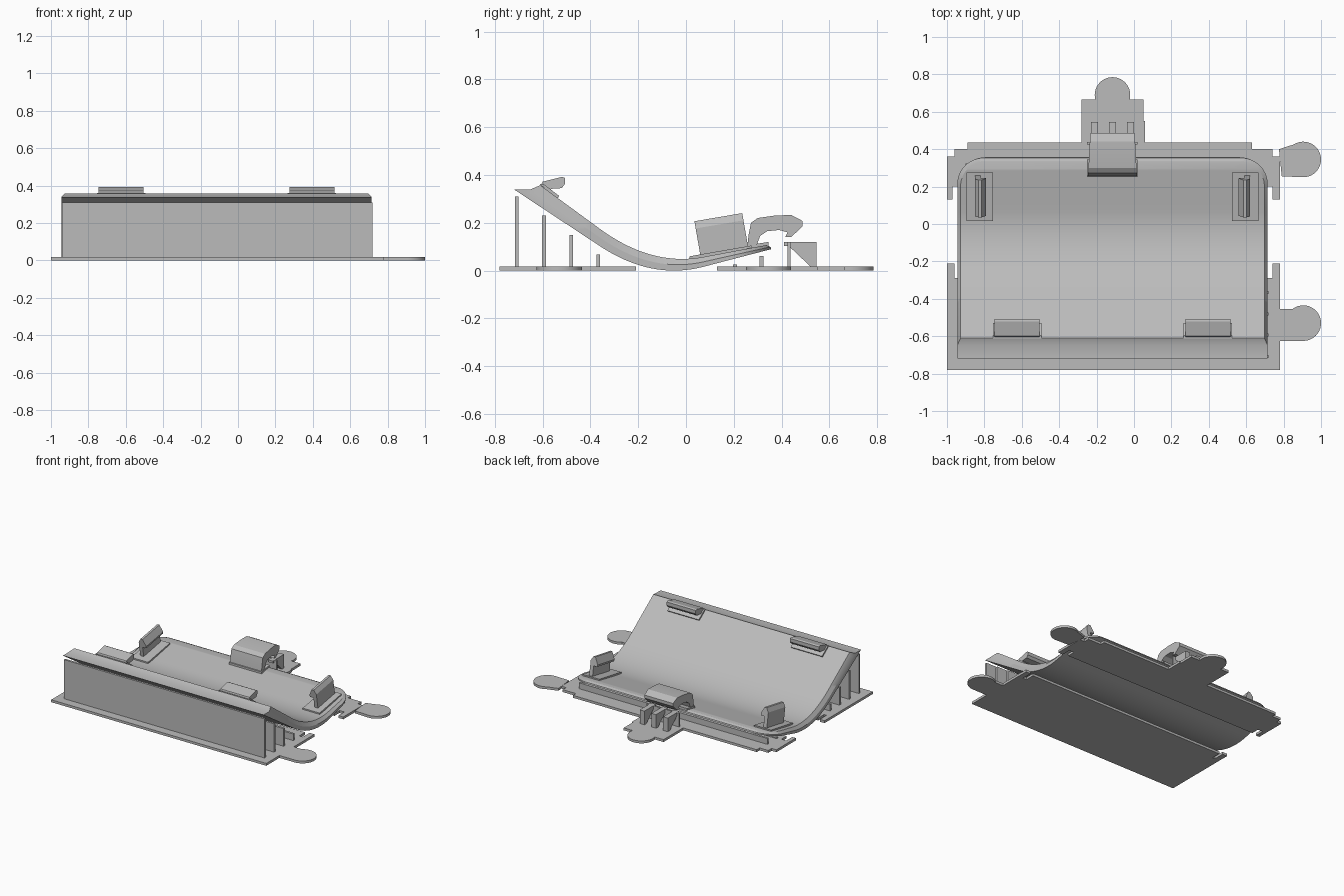
import bpy, bmesh, math

if "Cube" in bpy.data.objects:
    bpy.data.objects.remove(bpy.data.objects["Cube"])

CX = -0.115                      # symmetry plane of the tray
grey = bpy.data.materials.new("plain_grey")
grey.diffuse_color = (0.5, 0.5, 0.5, 1)
grey.use_nodes = True
grey.node_tree.nodes["Principled BSDF"].inputs["Base Color"].default_value = grey.diffuse_color


def finish(bm, name, smooth=None):
    bmesh.ops.remove_doubles(bm, verts=bm.verts, dist=1e-5)
    bmesh.ops.recalc_face_normals(bm, faces=bm.faces)
    me = bpy.data.meshes.new(name)
    bm.to_mesh(me)
    bm.free()
    me.materials.append(grey)
    ob = bpy.data.objects.new(name, me)
    bpy.context.collection.objects.link(ob)
    if smooth:
        bpy.ops.object.select_all(action='DESELECT')
        ob.select_set(True)
        bpy.context.view_layer.objects.active = ob
        bpy.ops.object.shade_smooth_by_angle(angle=math.radians(smooth))
    return ob


def prism(name, pts, axis, a, b, skew=None, smooth=None):
    """Extrude a 2D outline along an axis; skew adjusts each corner."""
    put = {'x': lambda u, v, w: (w, u, v), 'y': lambda u, v, w: (u, w, v),
           'z': lambda u, v, w: (u, v, w)}[axis]
    bm = bmesh.new()
    lo, hi = ([bm.verts.new(put(u, v, w)) for u, v in pts] for w in (a, b))
    bm.faces.new(lo)
    bm.faces.new(hi)
    n = len(pts)
    for i in range(n):
        j = (i + 1) % n
        bm.faces.new((lo[i], lo[j], hi[j], hi[i]))
    if skew:
        for v in bm.verts:
            v.co = skew(v.co.copy())
    return finish(bm, name, smooth)


def box(name, x0, x1, y0, y1, z0, z1, skew=None):
    return prism(name, [(x0, y0), (x1, y0), (x1, y1), (x0, y1)], 'z', z0, z1, skew)


# Tray heights: straight ramp, round valley, gentle rise
def under(y):
    rate, d = 0.66 / 0.31, y + 0.05
    a, b = -0.31, 0.26 / rate
    c = min(max(d, a), b)
    return 0.5 * rate * c * c + rate * c * (d - c)


def thick(y):
    if y < -0.05:
        return 0.05 + 0.04 * (-0.05 - y) / 0.56
    return 0.05 - 0.028 * (y + 0.05) / 0.39


def top(y):
    return under(y) + thick(y)


# Curved tray with chamfered rim and round back corners
def tray():
    layers = [(-0.72, 0.357, 0.83, 0.0), (-0.65, 0.353, 0.83, 0.5), (-0.61, 0.335, 0.812, 1.0)]
    ts = [i / 40 * 0.86 for i in range(40)]
    ts += [0.86 + 0.14 * math.sin(i / 14 * math.pi / 2) for i in range(15)]
    bm = bmesh.new()
    rows = []
    for t in ts:
        left, right = [], []
        for y0, y1, w, f in layers:
            y = y0 + (y1 - y0) * t
            r = 0.14 * (y1 - y0)
            d = max(0, y - (y1 - r))
            hw = w - r + math.sqrt(max(0, r * r - d * d))
            z = under(y) + f * thick(y)
            left.append(bm.verts.new((CX - hw, y, z)))
            right.append(bm.verts.new((CX + hw, y, z)))
        rows.append(left + right[::-1])
    for a, b in zip(rows, rows[1:]):
        for i in range(6):
            j = (i + 1) % 6
            bm.faces.new((a[i], a[j], b[j], b[i]))
    for r in (rows[0], rows[-1]):
        bm.faces.new((r[0], r[1], r[4], r[5]))
        bm.faces.new((r[1], r[2], r[3], r[4]))
    finish(bm, "tray", 30)


tray()

# Ground plates with locating prongs
prism("front_plate", [(-1, -0.78), (0.78, -0.78), (0.78, -0.21), (0.74, -0.21), (0.74, -0.29),
                      (0.71, -0.29), (0.71, -0.22), (-0.94, -0.22), (-0.94, -0.29),
                      (-0.96, -0.29), (-0.96, -0.21), (-1, -0.21)], 'z', 0, 0.018)
prism("back_plate", [(-1, 0.13), (-0.97, 0.13), (-0.97, 0.2), (-0.93, 0.2), (-0.93, 0.14),
                     (0.70, 0.14), (0.70, 0.2), (0.74, 0.2), (0.74, 0.13), (0.78, 0.13),
                     (0.78, 0.36), (0.74, 0.36), (0.74, 0.40), (0.63, 0.40), (0.63, 0.435),
                     (0.05, 0.435), (0.05, 0.665), (-0.28, 0.665), (-0.28, 0.435),
                     (-0.89, 0.435), (-0.89, 0.40), (-0.96, 0.40), (-0.96, 0.36),
                     (-1, 0.36)], 'z', 0, 0.018)


# Round connector tabs
def disc(name, cx, cy, r=0.095):
    prism(name, [(cx + r * math.cos(i * math.pi / 20), cy + r * math.sin(i * math.pi / 20))
                 for i in range(40)], 'z', 0, 0.018, smooth=30)


disc("front_tab_disc", 0.905, -0.53)
box("front_tab_neck", 0.775, 0.905, -0.625, -0.455, 0, 0.018)
disc("side_tab_disc", 0.905, 0.345)
prism("side_tab_neck", [(0.79, 0.255), (0.905, 0.25), (0.90, 0.44), (0.775, 0.40)],
      'z', 0, 0.018)
disc("back_tab_disc", CX, 0.69)
box("back_tab_shoulder", -0.28, 0.06, 0.43, 0.55, 0, 0.018)

# Full-width support ribs
for i, (y, h) in enumerate([(-0.708, 0.31), (-0.594, 0.23), (-0.48, 0.15), (-0.367, 0.067),
                            (0.205, 0.026), (0.316, 0.062)]):
    wide = 0.72 if y < 0 else 0.66
    box(f"support_rib_{i}", -0.94 if y < 0 else -0.90, wide, y - 0.008, y + 0.008, 0.01, h)

# Front hooks with their pads
for side, cx in (("left", -0.625), ("right", 0.395)):
    prism(f"front_hook_{side}", [(-0.61, 0.35), (-0.60, 0.372), (-0.52, 0.392), (-0.507, 0.388),
                                 (-0.507, 0.362), (-0.52, 0.345), (-0.565, 0.342),
                                 (-0.555, 0.31), (-0.60, 0.33)], 'x', cx - 0.12, cx + 0.12)
    prism(f"front_hook_pad_{side}", [(-0.612, 0.362), (-0.595, 0.362), (-0.53, 0.312),
                                     (-0.54, 0.30)], 'x', cx - 0.13, cx + 0.13)


# Side clips lean with the rising floor
def lean(v):
    v.y -= 0.17 * (v.z - 0.08)
    v.z += 0.17 * (v.y - 0.15)
    return v


for side, s in (("left", 1), ("right", -1)):
    def mx(x):
        return CX + s * (x - CX)
    prism(f"side_clip_{side}", [(mx(x), z) for x, z in
                                [(-0.85, 0.07), (-0.85, 0.195), (-0.832, 0.226), (-0.815, 0.226),
                                 (-0.79, 0.175), (-0.793, 0.16), (-0.822, 0.16), (-0.822, 0.07)]],
          'y', 0.06, 0.26, lean)
    x0, x1 = sorted((mx(-0.895), mx(-0.755)))
    prism(f"side_clip_pad_{side}", [(0.015, top(0.015) - 0.01), (0.275, top(0.275) - 0.01),
                                    (0.275, top(0.275) + 0.01), (0.015, top(0.015) + 0.01)],
          'x', x0, x1)


# Back latch arm, narrower towards the rear
def taper(v):
    v.x = CX + (v.x - CX) * (1 - 0.4 * max(0, v.y - 0.27))
    return v


prism("back_latch", [(0.255, 0.09), (0.262, 0.15), (0.272, 0.20), (0.30, 0.22), (0.37, 0.23),
                     (0.44, 0.233), (0.487, 0.208), (0.487, 0.185), (0.44, 0.14), (0.415, 0.14),
                     (0.425, 0.16), (0.39, 0.17), (0.34, 0.165), (0.31, 0.145), (0.29, 0.09)],
      'x', -0.245, 0.015, taper, 25)
prism("back_latch_pad", [(0.25, 0.08), (0.345, 0.09), (0.345, 0.12), (0.25, 0.105)],
      'x', -0.25, 0.02)

# Gussets and cross bar behind the latch
for i in (-1, 0, 1):
    x = CX + i * 0.097
    prism(f"gusset_{i + 2}", [(0.41, 0.12), (0.545, 0.12), (0.545, 0.01), (0.528, 0.01),
                              (0.43, 0.103), (0.41, 0.103)], 'x', x - 0.019, x + 0.019)
box("gusset_cross_bar", -0.25, 0.02, 0.425, 0.438, 0.01, 0.12)
